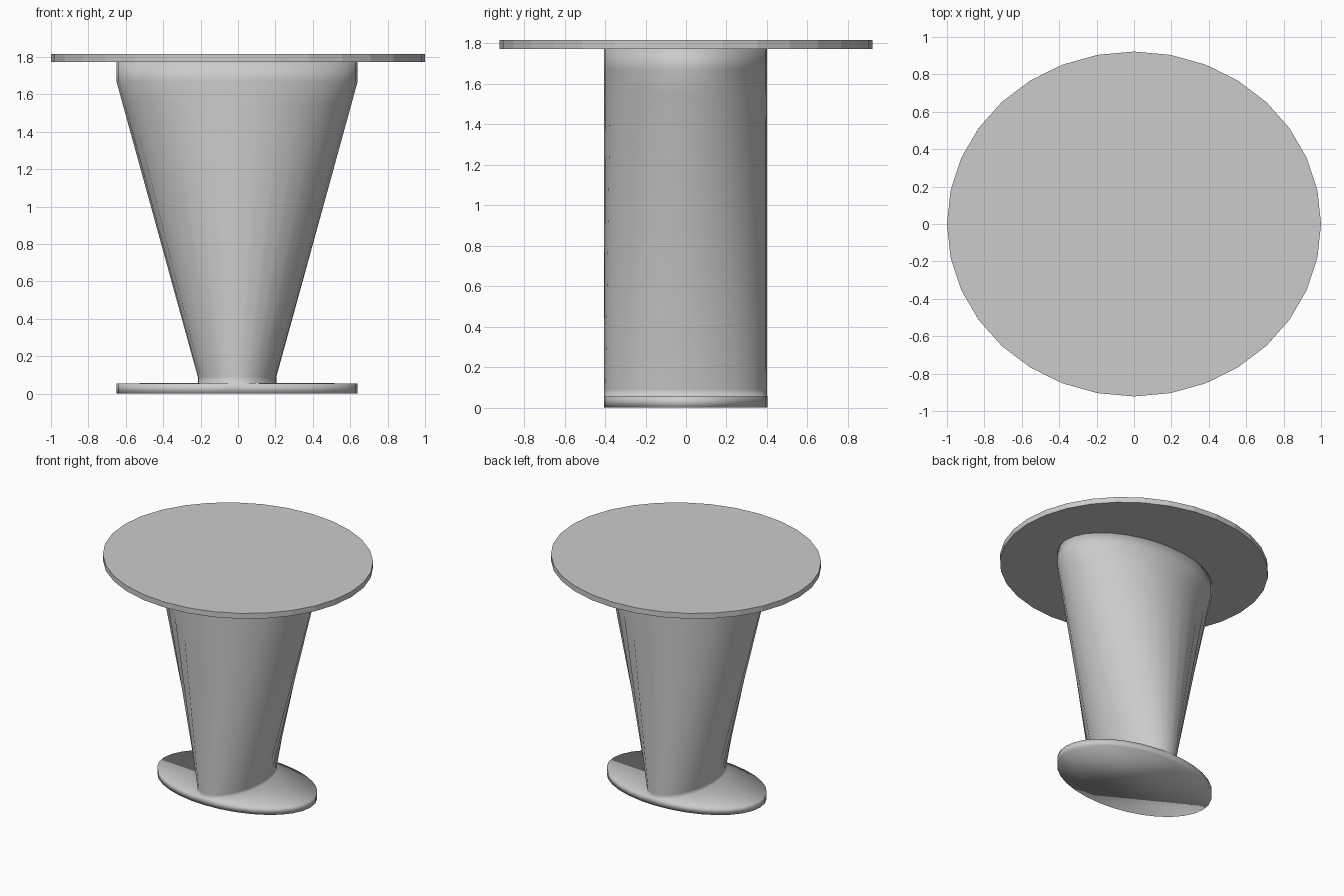
import bpy, bmesh, math

if "Cube" in bpy.data.objects:
    bpy.data.objects.remove(bpy.data.objects["Cube"])

SIDES = 32


def loft(name, rings, smooth, cx=0.0, cy=0.0):
    """Closed solid through elliptical rings given as (x radius, y radius, z)."""
    bm = bmesh.new()
    loops = []
    for rx, ry, z in rings:
        loops.append([bm.verts.new((cx + rx * math.cos(2 * math.pi * i / SIDES),
                                    cy + ry * math.sin(2 * math.pi * i / SIDES), z))
                      for i in range(SIDES)])
    for a, b in zip(loops, loops[1:]):
        for i in range(SIDES):
            j = (i + 1) % SIDES
            bm.faces.new((a[i], a[j], b[j], b[i]))
    bm.faces.new(loops[0][::-1])
    bm.faces.new(loops[-1])
    for f in bm.faces:
        f.smooth = smooth
    bmesh.ops.recalc_face_normals(bm, faces=bm.faces)
    mesh = bpy.data.meshes.new(name)
    bm.to_mesh(mesh)
    bm.free()
    obj = bpy.data.objects.new(name, mesh)
    bpy.context.collection.objects.link(obj)
    return obj


# oval faceted table top
loft("table_top", [(1.0, 0.922, 1.772), (1.0, 0.922, 1.815)], False)

# oval foot and flared column, one continuous smooth form
loft("pedestal", [
    (0.645, 0.404, 0.0),
    (0.645, 0.404, 0.055),   # foot rim
    (0.21, 0.403, 0.057),    # column meets the foot
    (0.21, 0.403, 0.09),
    (0.612, 0.403, 1.55),    # end of the long flare
    (0.645, 0.403, 1.67),
    (0.645, 0.403, 1.772),   # straight collar under the top
], True, cx=-0.005, cy=-0.002)
